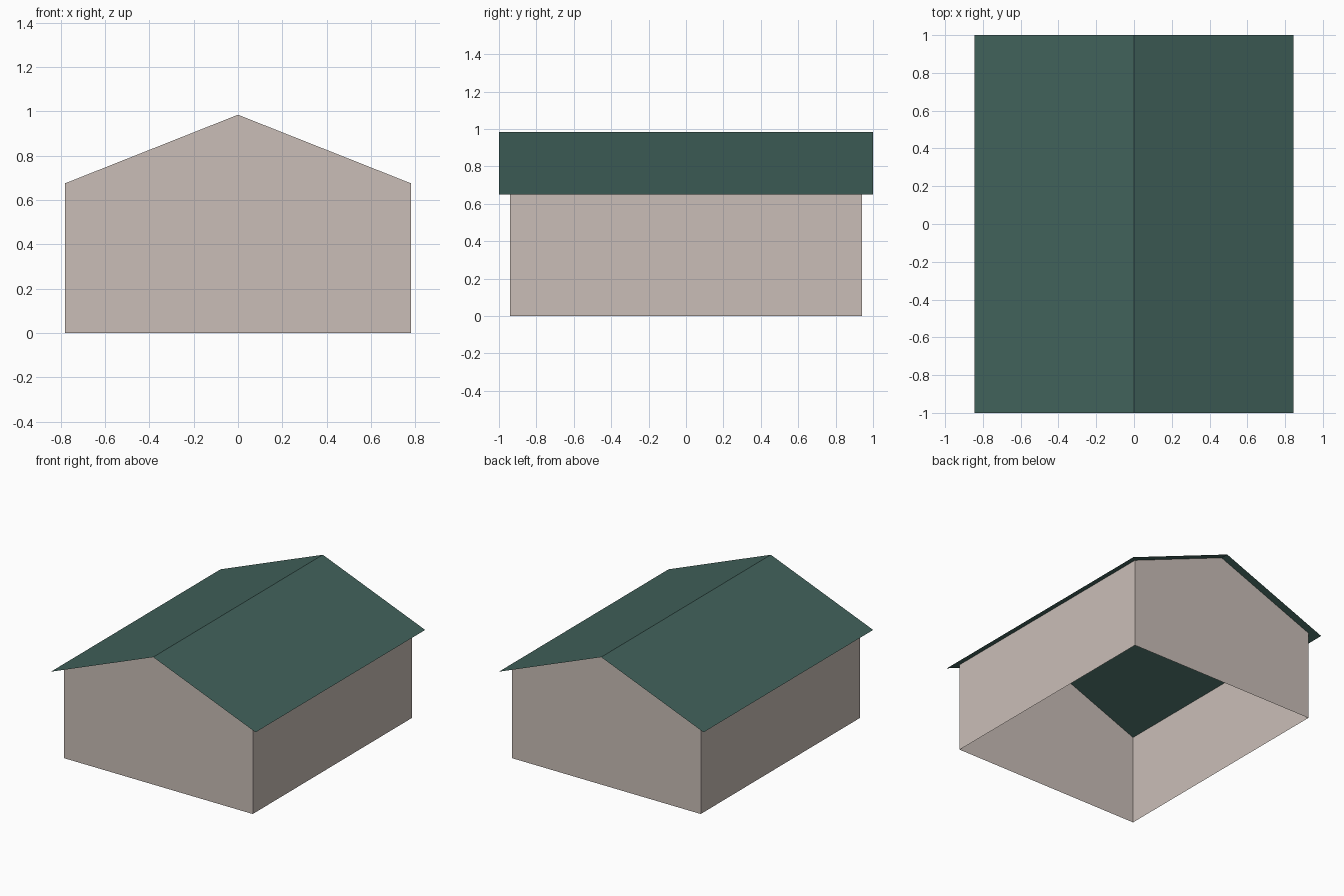
import bpy

if "Cube" in bpy.data.objects:
    bpy.data.objects.remove(bpy.data.objects["Cube"])

RIDGE, EAVE = 0.985, 0.65           # roof heights
ROOF_X, ROOF_Y = 0.845, 1.0         # roof half sizes
WALL_X, WALL_Y = 0.78, 0.94         # wall half sizes
WALL_TOP = RIDGE - (RIDGE - EAVE) * WALL_X / ROOF_X


def material(name, color):
    mat = bpy.data.materials.new(name)
    mat.diffuse_color = (*color, 1)
    mat.use_nodes = True
    mat.node_tree.nodes["Principled BSDF"].inputs["Base Color"].default_value = mat.diffuse_color
    return mat


def add_object(name, verts, faces, mat):
    mesh = bpy.data.meshes.new(name)
    mesh.from_pydata(verts, [], faces)
    mesh.materials.append(mat)
    obj = bpy.data.objects.new(name, mesh)
    bpy.context.collection.objects.link(obj)
    return obj


def extrude_profile(profile, half_depth):
    """Front row of points, then the same row at the back."""
    return [(x, y, z) for y in (-half_depth, half_depth) for x, z in profile]


wall_paint = material("warm_beige", (0.59, 0.515, 0.475))
roof_paint = material("dark_green", (0.053, 0.122, 0.105))

# Walls: two gable ends and two sides, open underneath
gable = [(-WALL_X, 0), (WALL_X, 0), (WALL_X, WALL_TOP), (0, RIDGE), (-WALL_X, WALL_TOP)]
add_object("walls", extrude_profile(gable, WALL_Y),
           [(0, 1, 2, 3, 4), (9, 8, 7, 6, 5), (1, 6, 7, 2), (5, 0, 4, 9)], wall_paint)

# Roof: thin pitched sheet overhanging the walls
pitch = [(-ROOF_X, EAVE), (0, RIDGE), (ROOF_X, EAVE)]
add_object("roof", extrude_profile(pitch, ROOF_Y),
           [(0, 1, 4, 3), (1, 2, 5, 4)], roof_paint)
